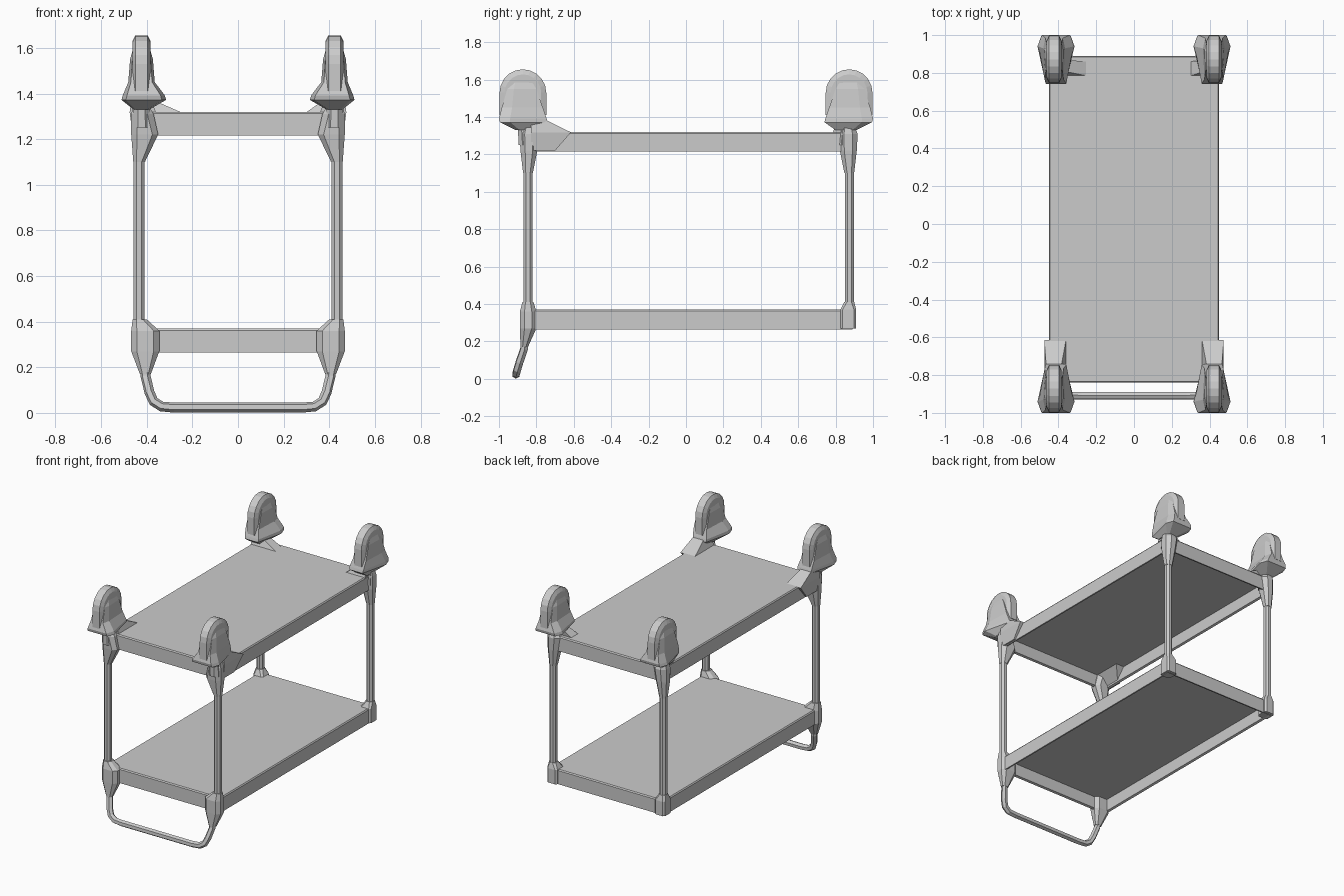
import bpy, bmesh, math

if "Cube" in bpy.data.objects:
    bpy.data.objects.remove(bpy.data.objects["Cube"])


def finish(name, bm):
    bmesh.ops.recalc_face_normals(bm, faces=bm.faces[:])
    me = bpy.data.meshes.new(name)
    bm.to_mesh(me)
    bm.free()
    ob = bpy.data.objects.new(name, me)
    bpy.context.collection.objects.link(ob)
    return ob


def loft(name, rings, sx=1, sy=1):
    """Skin a stack of equal-length rings, capped; sx / sy mirror it."""
    bm = bmesh.new()
    rows = [[bm.verts.new((x * sx, y * sy, z)) for x, y, z in r] for r in rings]
    n = len(rows[0])
    for a, b in zip(rows, rows[1:]):
        for i in range(n):
            j = (i + 1) % n
            bm.faces.new((a[i], a[j], b[j], b[i]))
    bm.faces.new(rows[0])
    bm.faces.new(rows[-1])
    return finish(name, bm)


def octa(z, x0, x1, y0, y1, k=0.28):
    """Rectangle with chamfered corners at height z."""
    c = k * min(x1 - x0, y1 - y0)
    return [(x0 + c, y0, z), (x1 - c, y0, z), (x1, y0 + c, z), (x1, y1 - c, z),
            (x1 - c, y1, z), (x0 + c, y1, z), (x0, y1 - c, z), (x0, y0 + c, z)]


def rect(z, x0, x1, y0, y1):
    return [(x0, y0, z), (x1, y0, z), (x1, y1, z), (x0, y1, z)]


# Shelves: thin plates with a skirt, hollow underneath
def shelf(name, top):
    x, y0, y1, t = 0.45, -0.84, 0.89, 0.016
    loft(name, [rect(top - 0.014, -x + t, x - t, y0 + t, y1 - t),
                rect(top - 0.10, -x + t, x - t, y0 + t, y1 - t),
                rect(top - 0.105, -x, x, y0, y1),
                rect(top - 0.008, -x, x, y0, y1),
                rect(top, -x + 0.006, x - 0.006, y0 + 0.006, y1 - 0.006)])


shelf("upper_shelf", 1.32)
shelf("lower_shelf", 0.37)


# Caster fork hood, wide flange on the outer end; d grows outward from centre
def hood_ring(z, cx, d_out, d_mid, d_in, w_out, w_in):
    return [(cx - w_out * 0.8, d_out, z), (cx + w_out * 0.8, d_out, z),
            (cx + w_out, d_mid, z), (cx + w_in, d_in, z),
            (cx - w_in, d_in, z), (cx - w_out, d_mid, z)]


def caster(label, sx, sy):
    cx, cy = 0.423, 0.872
    loft(label + "_caster_hood", [
        hood_ring(1.33, cx, 0.91, 0.89, 0.80, 0.035, 0.035),
        hood_ring(1.372, cx - 0.01, 0.995, 0.94, 0.74, 0.098, 0.05),
        hood_ring(1.392, cx - 0.01, 1.0, 0.94, 0.745, 0.092, 0.055),
        hood_ring(1.45, cx, 0.985, 0.93, 0.765, 0.058, 0.05),
        hood_ring(1.55, cx, 0.955, 0.92, 0.80, 0.05, 0.046),
        hood_ring(1.60, cx, 0.93, 0.91, 0.83, 0.036, 0.036)], sx, sy)

    # Wheel with straight lower flanks and a rounded crown
    def outline(x, r):
        pts = [(x, cy + r * math.cos(math.pi * i / 10),
                1.53 + r * math.sin(math.pi * i / 10)) for i in range(11)]
        return pts + [(x, cy - r, 1.41), (x, cy + r, 1.41)]

    loft(label + "_wheel", [outline(cx - 0.04, 0.098), outline(cx - 0.027, 0.125),
                            outline(cx + 0.027, 0.125), outline(cx + 0.04, 0.098)], sx, sy)
    # Swivel neck
    loft(label + "_caster_neck", [octa(1.25, 0.385, 0.46, 0.81, 0.895),
                                  octa(1.38, 0.39, 0.455, 0.82, 0.90)], sx, sy)


for side, sx in (("left", -1), ("right", 1)):
    for end, sy in (("front", -1), ("rear", 1)):
        label = side + "_" + end
        caster(label, sx, sy)
        o = 0.845 if sy < 0 else 0.873
        # Upright tube
        loft(label + "_post", [octa(z, 0.41, 0.457, o - 0.024, o + 0.024)
                               for z in (0.30, 1.28)], sx, sy)
        # Upper corner socket flaring out of the post
        loft(label + "_upper_socket", [
            octa(1.10, 0.408, 0.459, o - 0.026, o + 0.026),
            octa(1.22, 0.35 if sy < 0 else 0.385, 0.468, o - 0.05, o + 0.04),
            octa(1.31, 0.37, 0.468, o - 0.055, o + 0.045),
            octa(1.345, 0.39, 0.46, o - 0.045, o + 0.03)], sx, sy)

    # Lower front socket tapering into the handle
    loft(side + "_front_lower_socket", [
        octa(0.17, 0.382, 0.43, 0.845, 0.885),
        octa(0.27, 0.345, 0.468, 0.80, 0.888),
        octa(0.36, 0.345, 0.468, 0.80, 0.888),
        octa(0.41, 0.40, 0.462, 0.815, 0.875)], sx, -1)
    # Lower rear corner block
    loft(side + "_rear_lower_socket", [
        octa(0.268, 0.385, 0.465, 0.825, 0.91, 0.15),
        octa(0.37, 0.385, 0.465, 0.825, 0.91, 0.15),
        octa(0.41, 0.407, 0.46, 0.845, 0.90)], sx, 1)

    # Sloping braces from the caster necks to the upper shelf
    loft(side + "_front_brace", [rect(1.22, 0.445, 0.462, 0.70, 0.83),
                                 rect(1.318, 0.36, 0.475, 0.615, 0.83),
                                 rect(1.385, 0.385, 0.465, 0.75, 0.83)], sx, -1)
    reach = 0.25 if sx < 0 else 0.30
    loft(side + "_rear_brace", [rect(1.318, reach, 0.45, 0.785, 0.86),
                                rect(1.375, 0.38, 0.45, 0.81, 0.87)], sx, 1)

# Push handle: bent tube below the front edge
half = [(0.41, -0.862, 0.24), (0.405, -0.866, 0.16), (0.388, -0.89, 0.09),
        (0.37, -0.902, 0.05), (0.335, -0.908, 0.028), (0.28, -0.909, 0.023)]
path = half + [(-x, y, z) for x, y, z in reversed(half)]
cu = bpy.data.curves.new("push_handle", "CURVE")
cu.dimensions = "3D"
cu.bevel_depth = 0.022
cu.bevel_resolution = 1
cu.use_fill_caps = True
sp = cu.splines.new("POLY")
sp.points.add(len(path) - 1)
for p, co in zip(sp.points, path):
    p.co = (*co, 1)
sp.use_smooth = False
bpy.context.collection.objects.link(bpy.data.objects.new("push_handle", cu))
